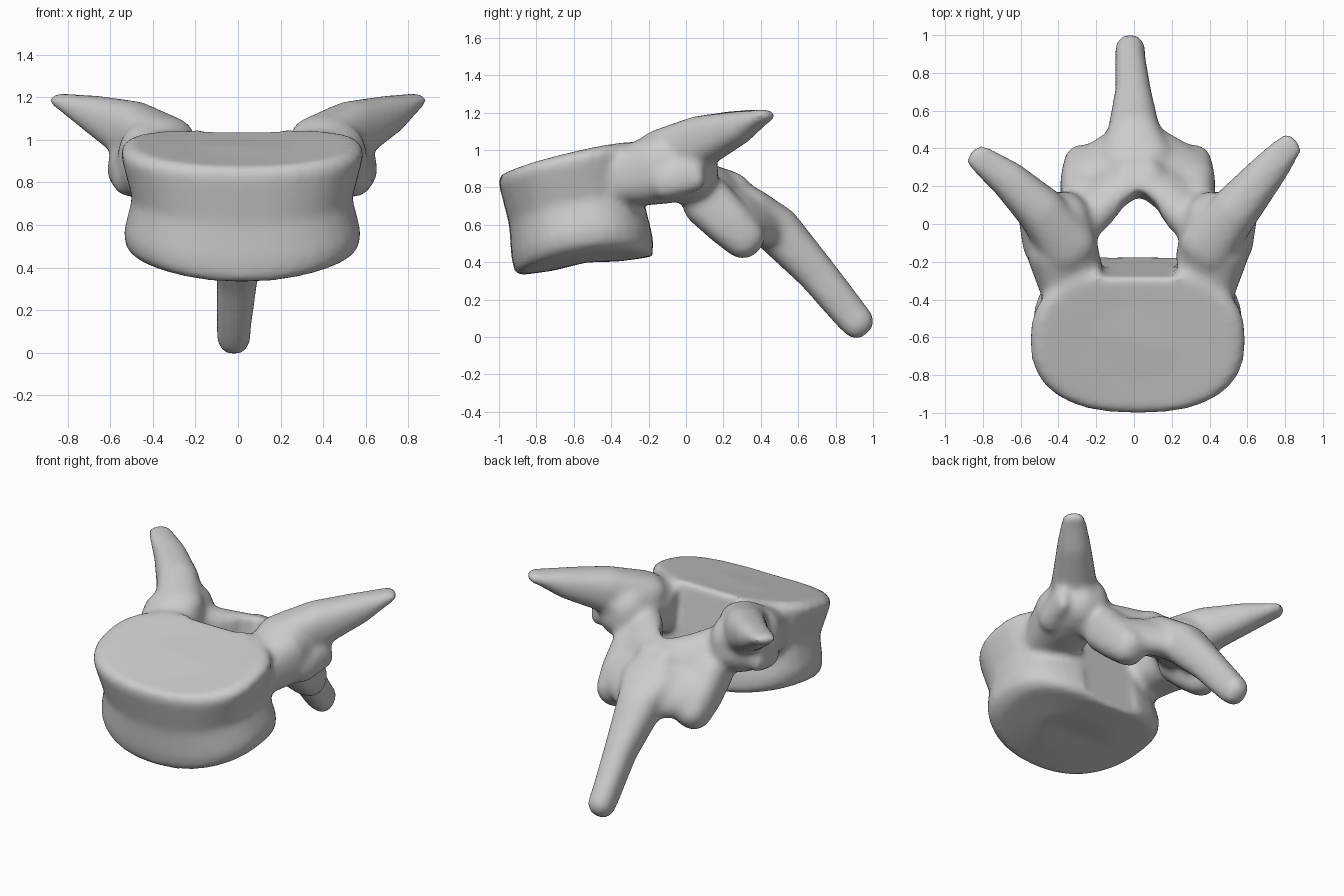
import bpy, bmesh, math
from mathutils import Vector

cube = bpy.data.objects.get("Cube")
if cube:
    bpy.data.objects.remove(cube, do_unlink=True)

MID = 0.02      # centre line of the body and canal
SEG = 32


def skin(bm, rings):
    """Join closed rings of points into a capped solid."""
    loops = [[bm.verts.new(p) for p in ring] for ring in rings]
    n = len(loops[0])
    for a, b in zip(loops, loops[1:]):
        for i in range(n):
            j = (i + 1) % n
            bm.faces.new((a[i], a[j], b[j], b[i]))
    bm.faces.new(loops[0][::-1])
    bm.faces.new(loops[-1])


def superpoint(i, power):
    a = 2 * math.pi * i / SEG
    c, s = math.cos(a), math.sin(a)
    return (math.copysign(abs(c) ** (2 / power), c),
            math.copysign(abs(s) ** (2 / power), s))


def limb(bm, stations, up=(0, 0, 1), power=2.2):
    """Elliptical tube with domed ends; station = (centre, half width, half height)."""
    pts = [Vector(s[0]) for s in stations]
    rings = []
    for k, (c, w, h) in enumerate(stations):
        t = (pts[min(k + 1, len(pts) - 1)] - pts[max(k - 1, 0)]).normalized()
        side = Vector(up).cross(t).normalized()
        top = t.cross(side)

        def ring(shift, scale):
            out = []
            for i in range(SEG):
                u, v = superpoint(i, power)
                out.append(pts[k] + t * shift + side * (u * w * scale) + top * (v * h * scale))
            return out

        dome = [(a, math.cos(a)) for a in (0.4, 0.8, 1.2)]
        r = min(w, h)
        if k == 0:
            rings += [ring(-r * math.sin(a), s) for a, s in reversed(dome)]
        rings.append(ring(0, 1))
        if k == len(pts) - 1:
            rings += [ring(r * math.sin(a), s) for a, s in dome]
    skin(bm, rings)


def make_object(name, bm):
    bmesh.ops.recalc_face_normals(bm, faces=bm.faces)
    mesh = bpy.data.meshes.new(name)
    bm.to_mesh(mesh)
    bm.free()
    ob = bpy.data.objects.new(name, mesh)
    bpy.context.collection.objects.link(ob)
    return ob


bm = bmesh.new()

# Vertebral body: waisted drum with sloping end plates
rings = []
for t, s in ((0, .45), (0, .86), (.05, .95), (.18, .97), (.5, .9),
             (.78, .97), (.92, 1.0), (1, .92), (1, .45)):
    ring = []
    for i in range(SEG):
        u, v = superpoint(i, 2.45)
        x = 0.575 * s * u
        front, back = -0.925 - 0.085 * t, -0.14 - 0.1 * t
        y = (front + back) / 2 + v * (back - front) / 2 * (0.45 + 0.55 * s if s > .5 else s)
        low = 0.325 + 0.14 * (y + 0.92) + 0.3 * x * x
        high = 0.87 + 0.24 * (y + 1) + 0.1 * x * x
        ring.append((MID + x, y, low + t * (high - low)))
    rings.append(ring)
skin(bm, rings)

# Paired parts on both sides
for side in (-1, 1):
    def p(x, y, z):
        return (MID + side * x, y, z)

    # Pedicle
    limb(bm, [(p(.33, -.38, .84), .17, .15), (p(.4, -.14, .9), .19, .19),
              (p(.41, .01, .91), .17, .18)], power=2.6)
    # Rib facet
    limb(bm, [(p(.53, -.12, .83), .08, .1), (p(.585, .05, .88), .05, .1)])
    # Transverse process
    tip = 0.02 * side
    limb(bm, [(p(.36, -.13, .99), .15, .12), (p(.52, .08, 1.045), .13, .14),
              (p(.69, .26 + tip, 1.12), .1, .09),
              (p(.82 - tip, .38 + 1.5 * tip, 1.18), .075, .038),
              (p(.835 - tip, .395 + 1.5 * tip, 1.185), .07, .035)], power=2.4)
    # Lamina
    limb(bm, [(p(.35, -.03, .86), .1, .15), (p(.2, .14, .77), .11, .18),
              (p(-.02, .285, .715), .11, .19)], up=(0, -.6, .8))
    # Lower articular process
    limb(bm, [(p(.29, .11, .73), .12, .14), (p(.29, .23, .61), .12, .13),
              (p(.285, .31, .53), .11, .115)], power=2.6)

# Shield joining the articular processes to the spine
limb(bm, [((MID - .27, .29, .63), .09, .14), ((MID - .1, .37, .635), .1, .17),
          ((MID + .1, .37, .635), .1, .17), ((MID + .27, .29, .63), .09, .14)],
     up=(0, -.65, .75))

# Spinous process
limb(bm, [((.01, .35, .7), .19, .1), ((0, .48, .58), .14, .13),
          ((-.005, .7, .34), .095, .105), ((-.02, .88, .12), .08, .095),
          ((-.02, .92, .075), .08, .09)], power=2.5)

bone = make_object("vertebra", bm)

# Arched spinal canal cutter
half = ((.215, None), (.17, -.06), (.125, .03), (.075, .1), (.02, .14))
bm = bmesh.new()
rings = []
for z in (0, 1.5):
    right = [(x, -0.175 - 0.18 * (z - 0.45) if y is None else y + 0.2 * (z - 0.75) * (y + .1) / .23)
             for x, y in half]
    outline = right + [(-x, y) for x, y in reversed(right)]
    rings.append([(MID + x, y, z) for x, y in outline])
skin(bm, rings)
cutter = make_object("canal_cutter", bm)
cutter.hide_render = True

# Fuse the parts, cut the canal and soften the joins
fuse = bone.modifiers.new("fuse", 'REMESH')
fuse.mode, fuse.voxel_size = 'VOXEL', 0.02
cut = bone.modifiers.new("canal", 'BOOLEAN')
cut.operation, cut.object, cut.solver = 'DIFFERENCE', cutter, 'EXACT'
even = bone.modifiers.new("even", 'REMESH')
even.mode, even.voxel_size = 'VOXEL', 0.018
soft = bone.modifiers.new("soften", 'SMOOTH')
soft.factor, soft.iterations = 0.5, 10

bpy.ops.object.select_all(action='DESELECT')
bone.select_set(True)
bpy.context.view_layer.objects.active = bone
for name in [m.name for m in bone.modifiers]:
    bpy.ops.object.modifier_apply(modifier=name)
bpy.data.objects.remove(cutter, do_unlink=True)

# Bone colour
grey = bpy.data.materials.new("bone_grey")
grey.use_nodes = True
colour = (0.6, 0.6, 0.6, 1)
grey.diffuse_color = colour
grey.node_tree.nodes["Principled BSDF"].inputs["Base Color"].default_value = colour
bone.data.materials.clear()
bone.data.materials.append(grey)
bpy.ops.object.shade_smooth_by_angle(angle=math.radians(50))
